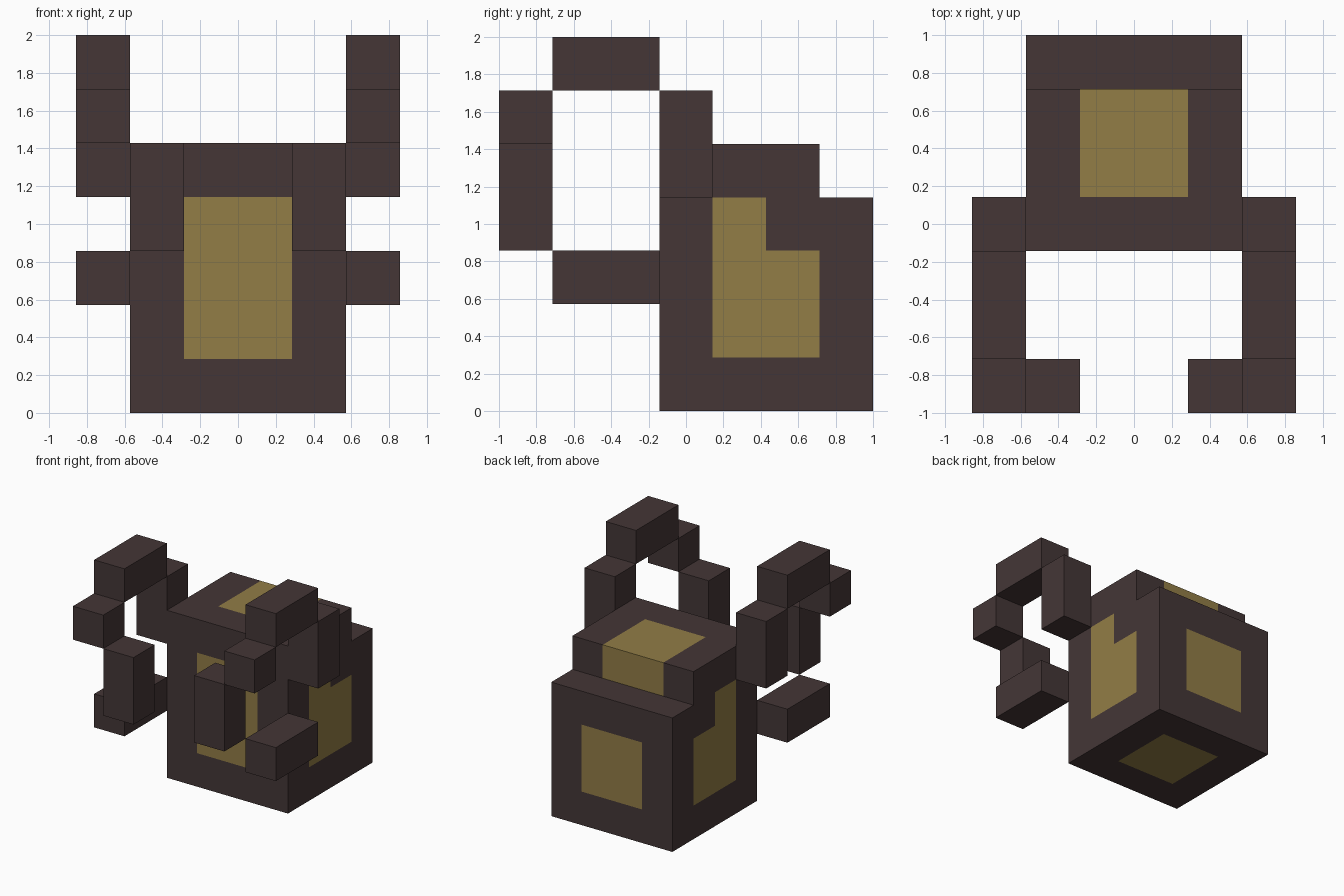
import bpy
import bmesh
from mathutils import Vector

U = 2 / 7  # one block unit

cube = bpy.data.objects.get("Cube")
if cube:
    bpy.data.objects.remove(cube, do_unlink=True)


def make_material(name, rgb):
    mat = bpy.data.materials.new(name)
    mat.use_nodes = True
    mat.diffuse_color = (*rgb, 1)
    mat.node_tree.nodes["Principled BSDF"].inputs["Base Color"].default_value = (*rgb, 1)
    return mat


dark = make_material("dark brown", (0.058, 0.037, 0.037))
gold = make_material("dull gold", (0.287, 0.205, 0.061))


def add_object(name, bm, *mats):
    # Block coordinates start at the chest, half a unit ahead of the centre
    for v in bm.verts:
        v.co = (v.co - Vector((0, 0.5, 0))) * U
    bmesh.ops.recalc_face_normals(bm, faces=bm.faces)
    mesh = bpy.data.meshes.new(name)
    bm.to_mesh(mesh)
    bm.free()
    for mat in mats:
        mesh.materials.append(mat)
    obj = bpy.data.objects.new(name, mesh)
    bpy.context.collection.objects.link(obj)


def add_block(name, low, high):
    bm = bmesh.new()
    bmesh.ops.create_cube(bm, size=1)
    low, high = Vector(low), Vector(high)
    for v in bm.verts:
        v.co = (low + high) / 2 + v.co * (high - low)
    add_object(name, bm, dark)


def is_panel(face):
    x, y, z = face.calc_center_median()
    n = face.normal
    if abs(n.x) > 0.5:  # stepped side panel
        return 1 < z < 4 and 1 < y < 3 and not (y > 2 and z > 3)
    if abs(x) > 1:
        return False
    if n.y < -0.5:  # front
        return 1 < z < 4
    if n.y > 0.5:  # back, running over the upper step
        return y < 3.5 or 1 < z < 3
    if n.z > 0.5:  # top
        return z > 4.5 and y > 1
    return 1 < y < 3  # underside


# Body: stepped side profile, cut on the block grid for its inset panels
bm = bmesh.new()
profile = [(0, 0), (4, 0), (4, 4), (3, 4), (3, 5), (0, 5)]
side = bm.faces.new([bm.verts.new((-2, y, z)) for y, z in profile])
new = bmesh.ops.extrude_face_region(bm, geom=[side])["geom"]
bmesh.ops.translate(bm, vec=(4, 0, 0), verts=[g for g in new if isinstance(g, bmesh.types.BMVert)])
if not any(f.normal.x < -0.5 and f.calc_center_median().x < -1.9 for f in bm.faces):
    bm.normal_update()
bmesh.ops.recalc_face_normals(bm, faces=bm.faces)
for axis, cuts in enumerate([(-1, 1), (1, 2, 3), (1, 3, 4)]):
    for cut in cuts:
        co, no = Vector(), Vector()
        co[axis], no[axis] = cut, 1
        bmesh.ops.bisect_plane(bm, geom=bm.verts[:] + bm.edges[:] + bm.faces[:],
                               dist=0.0001, plane_co=co, plane_no=no)
bm.normal_update()
for f in bm.faces:
    f.material_index = int(is_panel(f))
bmesh.ops.dissolve_limit(bm, angle_limit=0.01, verts=bm.verts[:], edges=bm.edges[:],
                         delimit={'MATERIAL'})
add_object("body", bm, dark, gold)

# Hooked arms: x, y and z ranges of each block on the left, mirrored to the right
arm_parts = {
    "shoulder": ((2, 3), (0, 1), (4, 6)),
    "upper_arm": ((2, 3), (-2, 0), (6, 7)),
    "wrist": ((2, 3), (-3, -2), (5, 6)),
    "claw": ((1, 2), (-3, -2), (3, 5)),
    "lower_leg": ((2, 3), (-2, 0), (2, 3)),
}
for label, sign in (("left", 1), ("right", -1)):
    for part, (xs, ys, zs) in arm_parts.items():
        x0, x1 = sorted(sign * x for x in xs)
        add_block(f"{label}_{part}", (x0, ys[0], zs[0]), (x1, ys[1], zs[1]))
